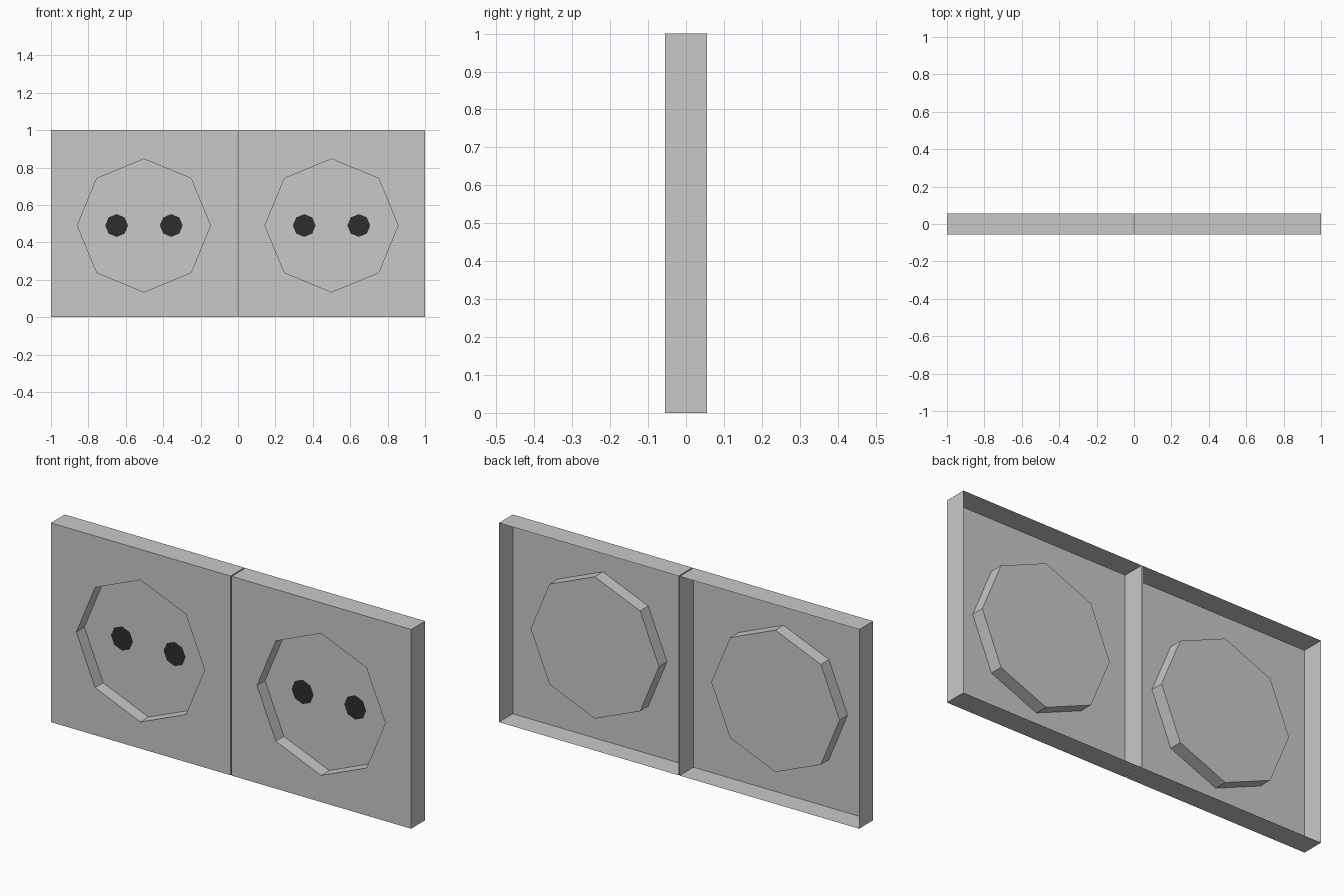
import bpy, bmesh, math

if "Cube" in bpy.data.objects:
    bpy.data.objects.remove(bpy.data.objects["Cube"])

D = 0.055        # half depth of the plates
RECESS = 0.064   # depth of the socket well
CZ = 0.49        # height of the socket centre


def material(name, v):
    m = bpy.data.materials.new(name)
    m.diffuse_color = (v, v, v, 1)
    m.use_nodes = True
    m.node_tree.nodes["Principled BSDF"].inputs["Base Color"].default_value = m.diffuse_color
    return m


grey = material("light_grey", 0.584)
dark = material("dark_grey", 0.027)


def octagon(cx, r, y):
    return [(cx + r * math.cos(i * math.pi / 4), y, CZ + r * math.sin(i * math.pi / 4))
            for i in range(8)]


def add_object(name, bm, mat):
    mesh = bpy.data.meshes.new(name)
    bm.to_mesh(mesh)
    bm.free()
    mesh.materials.append(mat)
    bpy.context.collection.objects.link(bpy.data.objects.new(name, mesh))


def loop(bm, pts):
    vs = [bm.verts.new(p) for p in pts]
    return vs, [bm.edges.new((vs[i], vs[(i + 1) % len(vs)])) for i in range(len(vs))]


def skirt(bm, a, b):
    for i in range(len(a)):
        j = (i + 1) % len(a)
        bm.faces.new((a[i], b[i], b[j], a[j]))


def socket(side, x0, x1, cx):
    # Open-backed plate shell with an octagonal well pressed into the front
    bm = bmesh.new()
    rect = [(x0, 0), (x1, 0), (x1, 1), (x0, 1)]
    front, e1 = loop(bm, [(x, -D, z) for x, z in rect])
    rim, e2 = loop(bm, octagon(cx, 0.356, -D))
    bmesh.ops.triangle_fill(bm, edges=e1 + e2, use_beauty=True, normal=(0, -1, 0))
    skirt(bm, front, [bm.verts.new((x, D, z)) for x, z in rect])
    floor = [bm.verts.new(p) for p in octagon(cx, 0.356, -D + RECESS)]
    skirt(bm, rim, floor)
    bm.faces.new(floor)
    bmesh.ops.recalc_face_normals(bm, faces=bm.faces)
    # Make the front plate face -y
    if next(f for f in bm.faces if front[0] in f.verts and rim[0].co.y == f.calc_center_median().y).normal.y > 0:
        bmesh.ops.reverse_faces(bm, faces=bm.faces)
    add_object(side + "_socket_plate", bm, grey)

    # Dark pin holes as thin discs on the well floor
    for k, s in (("left", -1), ("right", 1)):
        bm = bmesh.new()
        bm.faces.new([bm.verts.new(p) for p in
                      octagon(cx + s * 0.146, 0.061, -D + RECESS - 0.002)])
        add_object(f"{side}_socket_{k}_pin_hole", bm, dark)


socket("left", -1.0, -0.003, -0.503)
socket("right", 0.003, 1.0, 0.5)
